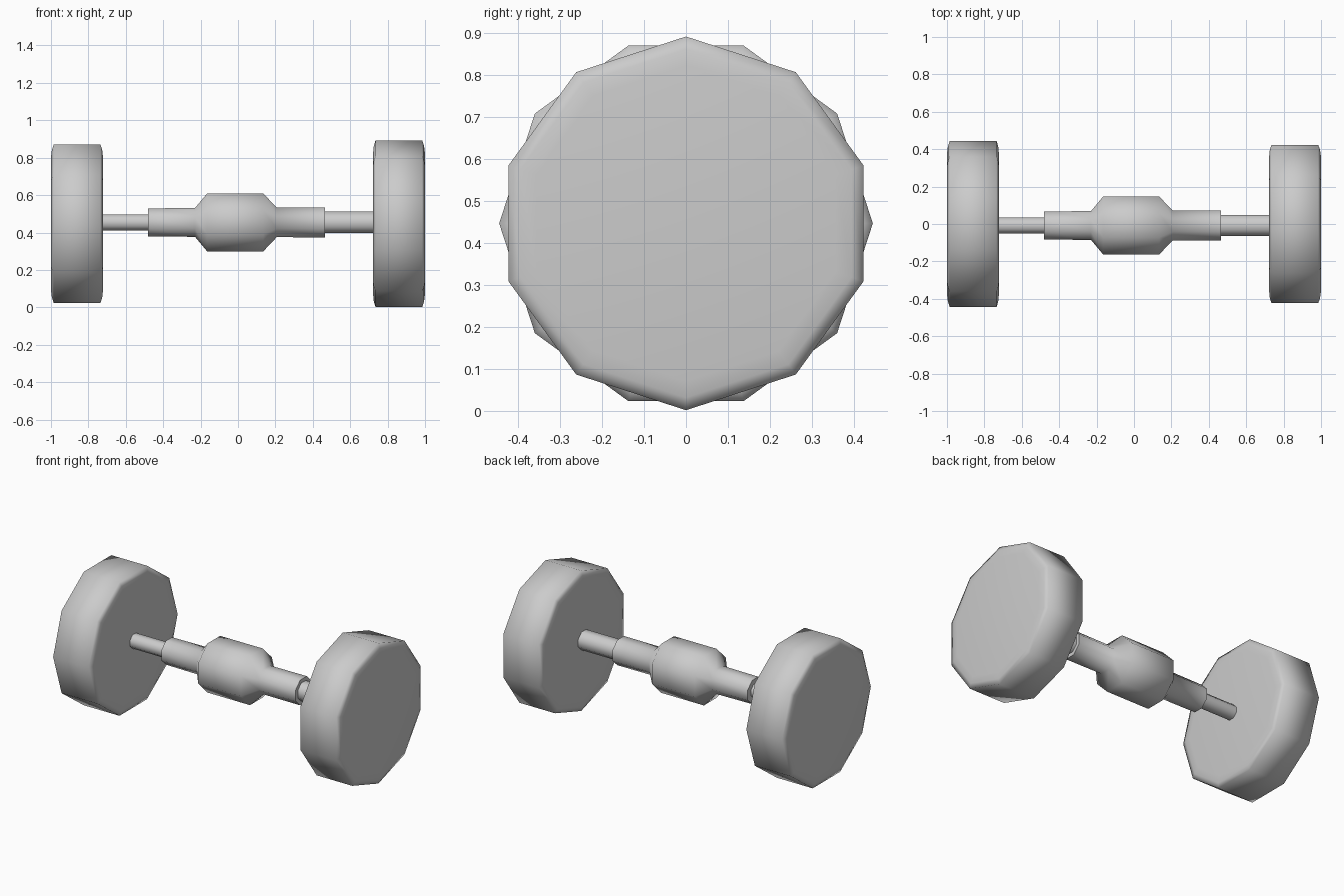
import bpy, bmesh, math

if "Cube" in bpy.data.objects:
    bpy.data.objects.remove(bpy.data.objects["Cube"])


def lathe_x(name, profile, sides, phase, cy, cz, smooth_angle):
    """Revolve (x, radius) points around an axis parallel to x, with capped ends."""
    bm = bmesh.new()
    rings = []
    for x, r in profile:
        ring = []
        for i in range(sides):
            a = math.radians(phase) + 2 * math.pi * i / sides
            ring.append(bm.verts.new((x, cy + r * math.cos(a), cz + r * math.sin(a))))
        rings.append(ring)
    for a, b in zip(rings, rings[1:]):
        for i in range(sides):
            j = (i + 1) % sides
            bm.faces.new((a[i], a[j], b[j], b[i]))
    bm.faces.new(rings[0])
    bm.faces.new(rings[-1])
    bmesh.ops.recalc_face_normals(bm, faces=bm.faces[:])
    mesh = bpy.data.meshes.new(name)
    bm.to_mesh(mesh)
    bm.free()
    obj = bpy.data.objects.new(name, mesh)
    bpy.context.collection.objects.link(obj)
    bpy.ops.object.select_all(action='DESELECT')
    obj.select_set(True)
    bpy.context.view_layer.objects.active = obj
    bpy.ops.object.shade_smooth_by_angle(angle=math.radians(smooth_angle))
    return obj


# Ten-sided wheels with softened rims, turned half a side from each other
wheel = [(0.722, 0.375), (0.726, 0.415), (0.735, 0.445),
         (0.985, 0.445), (0.995, 0.415), (1.0, 0.375)]
lathe_x("right_wheel", wheel, 10, 90, 0, 0.447, 80)
lathe_x("left_wheel", [(-x, r) for x, r in wheel], 10, 0, 0, 0.447, 80)

# Axle parts: eight-sided with flats up, sizes given across the flats
flat = 1 / math.cos(math.pi / 8)
axle = {
    "axle_housing": [(-0.48, 0.075), (-0.23, 0.077), (-0.165, 0.155),
                     (0.135, 0.155), (0.207, 0.079), (0.465, 0.080)],
    "left_shaft": [(-0.74, 0.043), (-0.47, 0.043)],
    "right_shaft": [(0.455, 0.057), (0.74, 0.057)],
}
for name, profile in axle.items():
    lathe_x(name, [(x, r * flat) for x, r in profile], 8, 22.5, -0.008, 0.454, 60)
